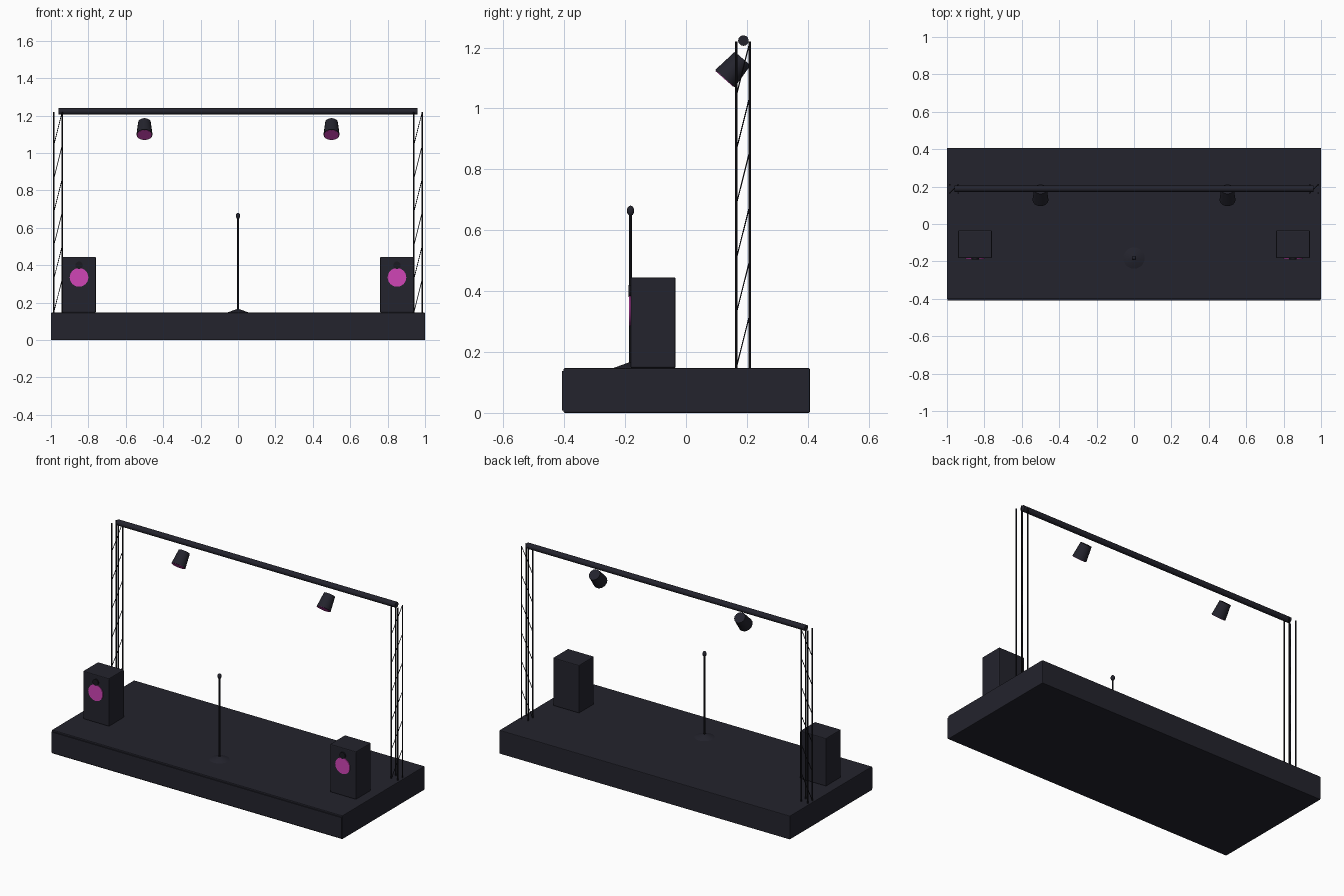
import bpy
from math import radians
from mathutils import Vector

cube = bpy.data.objects.get("Cube")
if cube:
    bpy.data.objects.remove(cube, do_unlink=True)


def material(name, rgb):
    m = bpy.data.materials.new(name)
    m.use_nodes = True
    m.diffuse_color = (*rgb, 1)
    m.node_tree.nodes["Principled BSDF"].inputs["Base Color"].default_value = (*rgb, 1)
    return m


CHARCOAL = material("charcoal", (0.017, 0.017, 0.026))
BLACK = material("black_metal", (0.010, 0.010, 0.014))
MAGENTA = material("magenta", (0.63, 0.06, 0.47))


def finish(name, mat, smooth=True):
    ob = bpy.context.object
    ob.name = name
    ob.data.materials.append(mat)
    if smooth:
        bpy.ops.object.shade_smooth_by_angle(angle=radians(40))
    return ob


def box(name, low, high, mat, bevel=0.0):
    low, high = Vector(low), Vector(high)
    bpy.ops.mesh.primitive_cube_add(size=1, location=(low + high) / 2)
    bpy.context.object.scale = high - low
    bpy.ops.object.transform_apply(location=False, rotation=False, scale=True)
    ob = finish(name, mat, False)
    if bevel:
        mod = ob.modifiers.new("soft_edges", 'BEVEL')
        mod.width = bevel
        mod.segments = 2
    return ob


def rod(name, start, end, r1, mat, r2=None, sides=12, smooth=True):
    """Cylinder or cone frustum between two points."""
    start, end = Vector(start), Vector(end)
    axis = end - start
    bpy.ops.mesh.primitive_cone_add(
        vertices=sides, radius1=r1, radius2=r1 if r2 is None else r2,
        depth=axis.length, location=(start + end) / 2,
        rotation=axis.to_track_quat('Z', 'Y').to_euler())
    return finish(name, mat, smooth)


DECK = 0.147
TOP = 1.22

# Stage platform with front fascia
box("stage_deck", (-1, -0.402, 0), (1, 0.407, DECK), CHARCOAL, 0.004)
box("front_fascia", (-0.998, -0.408, 0.008), (0.998, -0.4, 0.137), CHARCOAL)

for side, s in (("right", -1), ("left", 1)):
    # Lattice tower: four posts and one diagonal per bay
    cx, cy, h = s * 0.9625, 0.1875, 0.0225
    for i in (-1, 1):
        for j in (-1, 1):
            x, y = cx + i * h, cy + j * h
            rod(f"{side}_tower_post", (x, y, DECK - 0.002), (x, y, TOP), 0.004, BLACK, sides=8)
    bays = 6
    step = (TOP - DECK) / bays
    for k in range(bays):
        z = DECK + k * step
        rod(f"{side}_tower_brace", (cx - h, cy - h, z), (cx + h, cy + h, z + step),
            0.002, BLACK, sides=6)

    # Speaker cabinet with woofer and tweeter
    x = s * 0.85
    box(f"{side}_speaker", (x - 0.09, -0.182, DECK), (x + 0.09, -0.034, 0.445), CHARCOAL, 0.005)
    rod(f"{side}_woofer", (x, -0.178, 0.335), (x, -0.187, 0.335), 0.05, MAGENTA, sides=24)
    rod(f"{side}_tweeter", (x, -0.178, 0.4), (x, -0.189, 0.4), 0.02, BLACK, sides=16)

    # Hanging spotlight tilted toward the stage front
    x = s * 0.5
    back, front = Vector((x, 0.186, 1.164)), Vector((x, 0.128, 1.098))
    aim = (front - back).normalized()
    rod(f"{side}_spotlight", back, front, 0.034, CHARCOAL, 0.043, sides=16)
    rod(f"{side}_spotlight_lens", front - aim * 0.004, front + aim * 0.002, 0.039,
        MAGENTA, sides=16)

# Overhead beam
rod("overhead_beam", (-0.96, 0.1885, 1.223), (0.96, 0.1885, 1.223), 0.0175, CHARCOAL, sides=12)

# Microphone on its stand
MY = -0.182
rod("microphone_base", (0, MY, DECK - 0.001), (0, MY, 0.165), 0.06, CHARCOAL, 0.008, sides=20)
rod("microphone_pole", (0, MY, 0.155), (0, MY, 0.655), 0.0045, BLACK, sides=8)
bpy.ops.mesh.primitive_uv_sphere_add(segments=16, ring_count=8, radius=0.012,
                                     location=(0, MY, 0.664))
bpy.context.object.scale.z = 1.4
finish("microphone_head", CHARCOAL)
